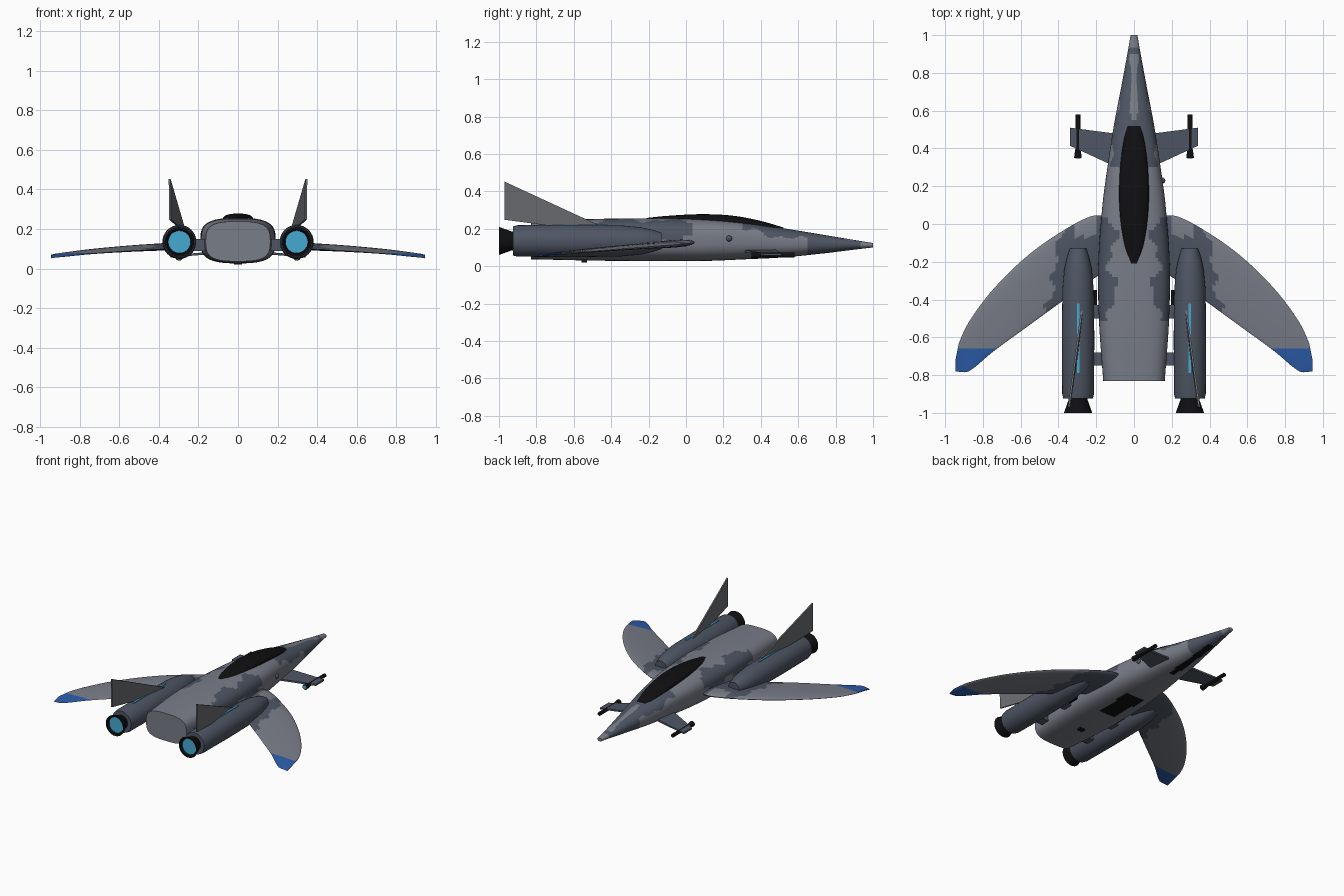
import bpy, bmesh, math
from mathutils import Vector

cube = bpy.data.objects.get("Cube")
if cube:
    bpy.data.objects.remove(cube, do_unlink=True)


def material(name, rgb):
    m = bpy.data.materials.new(name)
    m.use_nodes = True
    m.diffuse_color = (*rgb, 1)
    bsdf = m.node_tree.nodes["Principled BSDF"]
    bsdf.inputs["Base Color"].default_value = (*rgb, 1)
    bsdf.inputs["Roughness"].default_value = 0.6
    return m


LIGHT = material("light grey", (0.19, 0.205, 0.245))
SLATE = material("slate grey", (0.077, 0.093, 0.127))
BLACK = material("black", (0.005, 0.005, 0.006))
BLUE = material("tip blue", (0.025, 0.107, 0.40))
CYAN = material("glow cyan", (0.06, 0.40, 0.64))
FIN = material("fin grey", (0.15, 0.155, 0.17))


def finish(name, bm, mats, rule=None, angle=35):
    """Turn a bmesh into a shaded object, colouring faces by a rule."""
    bmesh.ops.recalc_face_normals(bm, faces=bm.faces)
    if rule:
        for f in bm.faces:
            f.material_index = rule(f.calc_center_median(), f.normal)
    me = bpy.data.meshes.new(name)
    bm.to_mesh(me)
    bm.free()
    ob = bpy.data.objects.new(name, me)
    bpy.context.collection.objects.link(ob)
    for m in mats:
        me.materials.append(m)
    bpy.ops.object.select_all(action="DESELECT")
    ob.select_set(True)
    bpy.context.view_layer.objects.active = ob
    bpy.ops.object.shade_smooth_by_angle(angle=math.radians(angle))
    return ob


def loft(rings, closed_ends=True):
    """Skin a list of equal-length closed rings."""
    bm = bmesh.new()
    rows = [[bm.verts.new(p) for p in r] for r in rings]
    n = len(rows[0])
    for a, b in zip(rows, rows[1:]):
        for i in range(n):
            bm.faces.new((a[i], a[(i + 1) % n], b[(i + 1) % n], b[i]))
    if closed_ends:
        bm.faces.new(rows[0])
        bm.faces.new(rows[-1])
    return bm


def smooth_at(table, y):
    """Cubic interpolation of table rows keyed by their first column."""
    k = max(i for i in range(len(table) - 1) if i == 0 or table[i][0] <= y)
    p0, p1, p2, p3 = (table[min(max(j, 0), len(table) - 1)] for j in range(k - 1, k + 3))
    h = p2[0] - p1[0]
    t = (y - p1[0]) / h
    out = []
    for c in range(1, len(p1)):
        m1 = (p2[c] - p0[c]) / (p2[0] - p0[0]) * h
        m2 = (p3[c] - p1[c]) / (p3[0] - p1[0]) * h
        out.append((2*t**3 - 3*t*t + 1) * p1[c] + (t**3 - 2*t*t + t) * m1
                   + (3*t*t - 2*t**3) * p2[c] + (t**3 - t*t) * m2)
    return out


def superellipse(y, w, low, high, power, n=64):
    pts = []
    for i in range(n):
        a = math.tau * i / n
        c, s = math.cos(a), math.sin(a)
        pts.append((w * math.copysign(abs(c) ** (2 / power), c), y,
                    (low + high) / 2 + (high - low) / 2 * math.copysign(abs(s) ** (2 / power), s)))
    return pts


def spin(x, z, profile, n=32):
    """Body of revolution along y from (y, radius) pairs."""
    return loft([[(x + r * math.cos(math.tau * i / n), y, z + r * math.sin(math.tau * i / n))
                  for i in range(n)] for y, r in profile])


def plate(points, offset):
    """Thin slab from an outline, thickened by plus and minus an offset."""
    off = Vector(offset)
    return loft([[Vector(p) - off for p in points], [Vector(p) + off for p in points]])


def box(name, lo, hi, mat):
    (x0, y0, z0), (x1, y1, z1) = lo, hi
    ring = [(x0, y0), (x1, y0), (x1, y1), (x0, y1)]
    return finish(name, loft([[(x, y, z) for x, y in ring] for z in (z0, z1)]), [mat])


# Fuselage: y, half width, bottom, top, squareness
BODY = [(-0.83, 0.163, 0.037, 0.238, 3.2), (-0.5, 0.186, 0.03, 0.252, 3.2),
        (-0.2, 0.189, 0.027, 0.256, 3.0), (0.1, 0.167, 0.028, 0.252, 2.8),
        (0.32, 0.138, 0.037, 0.235, 2.6), (0.52, 0.107, 0.047, 0.203, 2.4),
        (0.75, 0.063, 0.07, 0.165, 2.2), (0.93, 0.03, 0.092, 0.135, 2.0),
        (1.0, 0.018, 0.1, 0.124, 2.0)]


def body_colour(c, n):
    x, y = abs(c.x), c.y
    wave = 0.012 * math.sin(23 * y) + 0.008 * math.sin(51 * y + 1)
    w, low, high, _ = smooth_at(BODY, min(max(y, -0.82), 0.99))
    if n.z < -0.6 and ((0.38 < y < 0.8 and x < 0.025) or (-0.28 < y < 0.02 and x < 0.07)):
        return 2
    if y > 0.94 or y < -0.825:
        return 0
    if 0.55 < y < 0.9 and n.z > 0.5 and x < 0.018 + wave / 3:
        return 0
    if y > 0.65 + wave:
        return 1
    if y > 0.3 + 2 * wave and c.z > high - 0.045 + wave:
        return 1
    if -0.52 < y < 0.04 and x > 0.115 + 2 * wave and c.z > 0.15 + wave:
        return 1
    return 0


steps = 110
rings = []
for i in range(steps + 1):
    y = -0.83 + 1.83 * i / steps
    rings.append(superellipse(y, *smooth_at(BODY, y)))
finish("fuselage", loft(rings), [LIGHT, SLATE, BLACK], body_colour)

# Canopy: y, half width, bottom, top
GLASS = [(-0.21, 0.024, 0.22, 0.258), (-0.1, 0.055, 0.22, 0.269), (0.08, 0.077, 0.21, 0.278),
         (0.25, 0.077, 0.19, 0.27), (0.4, 0.063, 0.17, 0.242), (0.52, 0.042, 0.16, 0.207)]
rings = []
for i in range(25):
    y = -0.21 + 0.73 * i / 24
    rings.append(superellipse(y, *smooth_at(GLASS, y), 2.6, 32))
finish("canopy", loft(rings), [BLACK])

# Wing stations: x, leading y, trailing y, middle z, half thickness
WING = [(0.15, 0.045, -0.25, 0.118, 0.026), (0.23, 0.04, -0.3, 0.116, 0.026),
        (0.375, -0.035, -0.405, 0.108, 0.022), (0.56, -0.165, -0.54, 0.098, 0.018),
        (0.745, -0.345, -0.675, 0.084, 0.013), (0.875, -0.52, -0.78, 0.07, 0.009),
        (0.93, -0.64, -0.782, 0.064, 0.005), (0.945, -0.72, -0.782, 0.061, 0.003)]


def wing_colour(c, n):
    if c.y < -0.66:
        return 2
    edge = 0.40 - 0.16 * (c.y + 0.1) + 0.02 * math.sin(40 * c.y)
    if abs(c.x) > edge or (c.y > -0.07 and 0.2 < abs(c.x) < 0.31 and n.z > 0):
        return 0
    return 1


def wing(name, side):
    rings = []
    for i in range(49):
        x = 0.15 + 0.795 * i / 48
        front, back, z, thick = smooth_at(WING, x)
        ring = []
        for k in range(32):
            a = math.tau * k / 32
            u = (1 + math.cos(a)) / 2
            ring.append((side * x, back + (front - back) * u,
                         z + 0.018 * (u - 0.5) + thick * math.sin(a) * (0.45 + 0.55 * u)))
        rings.append(ring)
    bm = loft(rings)
    bmesh.ops.bisect_plane(bm, geom=bm.verts[:] + bm.edges[:] + bm.faces[:],
                           plane_co=(0, -0.66, 0), plane_no=(0, 1, 0))
    finish(name, bm, [LIGHT, SLATE, BLUE], wing_colour)


for side, label in ((1, "left"), (-1, "right")):
    wing(label + "_wing", side)
    ex, ez = side * 0.296, 0.135

    # Engine pod, flared nozzle and glowing exhaust
    finish(label + "_engine", spin(ex, ez, [
        (-0.925, 0.078), (-0.9, 0.084), (-0.6, 0.086), (-0.35, 0.083), (-0.24, 0.073),
        (-0.17, 0.057), (-0.13, 0.043)]), [SLATE])
    finish(label + "_nozzle", spin(ex, ez, [
        (-0.96, 0.03), (-0.97, 0.056), (-1.0, 0.064), (-1.0, 0.075), (-0.93, 0.05),
        (-0.92, 0.05)]), [BLACK])
    finish(label + "_exhaust_glow", spin(ex, ez, [(-0.985, 0.057), (-0.965, 0.055)]), [CYAN])
    box(label + "_light_strip", (ex - 0.007, -0.79, 0.20), (ex + 0.007, -0.42, 0.224), CYAN)

    # Tail fin leaning outwards
    fin = [(side * x, y, z) for x, y, z in
           ((0.345, -0.97, 0.452), (0.343, -0.97, 0.248), (0.3, -0.68, 0.21), (0.275, -0.45, 0.212))]
    finish(label + "_tail_fin", plate(fin, (0.005, 0, 0)), [FIN])

    # Struts joining engine and fuselage
    for y in (-0.5, -0.75):
        sx = sorted((side * 0.16, side * 0.235))
        box(label + "_engine_strut", (sx[0], y, 0.09), (sx[1], y + 0.07, 0.15), SLATE)
    sx = sorted((side * 0.196, side * 0.212))
    box(label + "_side_rail", (sx[0], -0.47, 0.1), (sx[1], -0.35, 0.15), BLACK)

    # Canard with tip pod
    canard = [(side * x, y, z) for x, y, z in
              ((0.07, 0.475, 0.085), (0.34, 0.51, 0.062), (0.34, 0.415, 0.062), (0.07, 0.29, 0.085))]
    finish(label + "_canard", plate(canard, (0, 0, 0.006)), [SLATE])
    finish(label + "_canard_pod", spin(side * 0.297, 0.06, [
        (0.35, 0.02), (0.37, 0.018), (0.4, 0.013), (0.58, 0.013)], 16), [BLACK])
    finish(label + "_pod_glow", spin(side * 0.297, 0.06, [(0.347, 0.014), (0.352, 0.014)], 16), [CYAN])

# Belly hook and side sensor
box("belly_hook", (-0.02, -0.56, 0.02), (0.02, -0.53, 0.04), BLACK)
sensor = bmesh.new()
bmesh.ops.create_uvsphere(sensor, u_segments=16, v_segments=8, radius=0.016)
bmesh.ops.translate(sensor, verts=sensor.verts, vec=(0.15, 0.23, 0.148))
finish("side_sensor", sensor, [SLATE])
